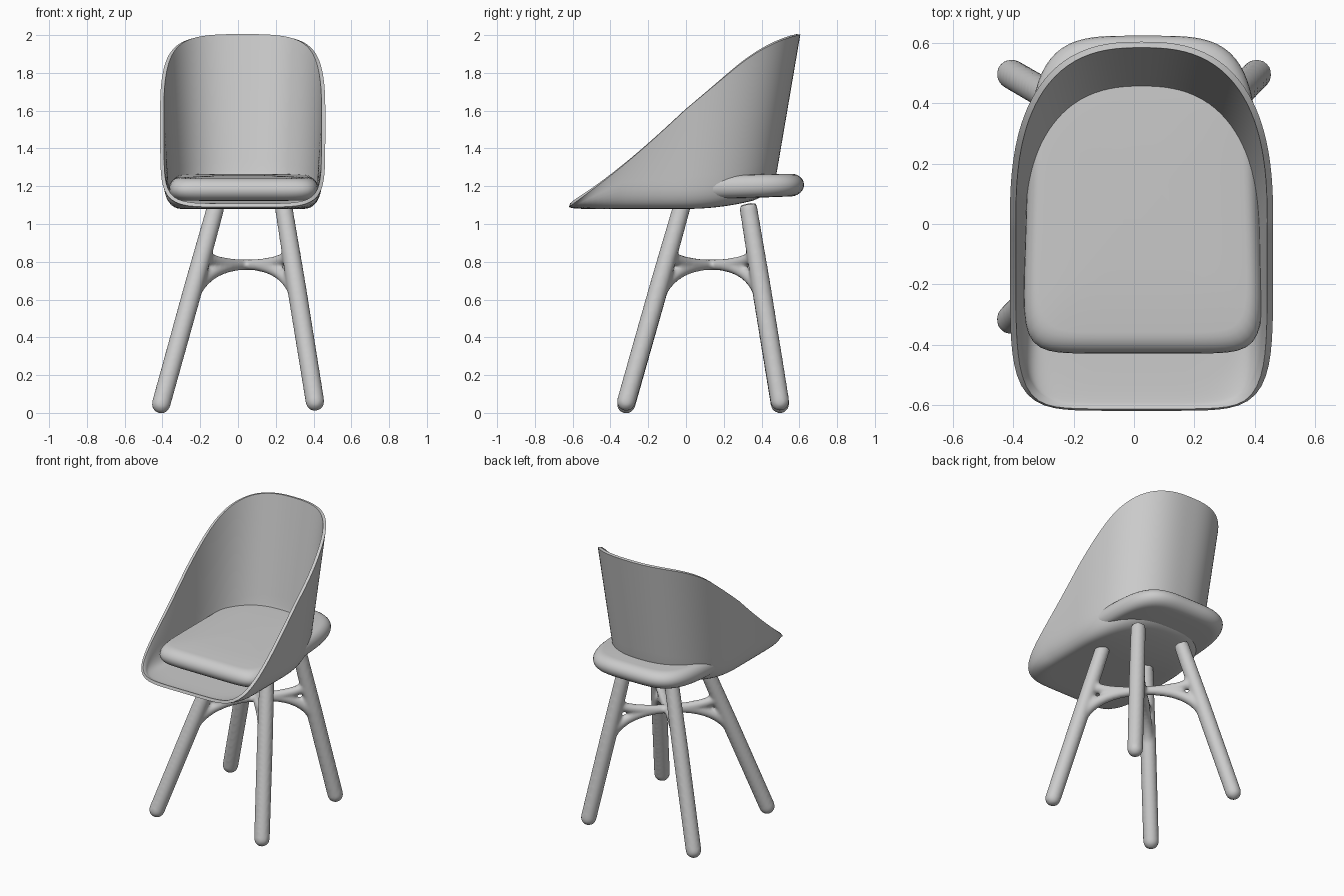
import bpy, bmesh, math
from mathutils import Vector

if "Cube" in bpy.data.objects:
    bpy.data.objects.remove(bpy.data.objects["Cube"])


def make_object(name, bm, mods=()):
    """Turn a bmesh into an object, apply modifiers, shade it smooth."""
    mesh = bpy.data.meshes.new(name)
    bm.to_mesh(mesh)
    bm.free()
    ob = bpy.data.objects.new(name, mesh)
    bpy.context.collection.objects.link(ob)
    for kind, settings in mods:
        m = ob.modifiers.new(kind.lower(), kind)
        for key, value in settings.items():
            setattr(m, key, value)
    bpy.ops.object.select_all(action='DESELECT')
    ob.select_set(True)
    bpy.context.view_layer.objects.active = ob
    for m in list(ob.modifiers):
        bpy.ops.object.modifier_apply(modifier=m.name)
    bpy.ops.object.shade_smooth_by_angle(angle=math.radians(45))
    return ob


def outline(t, a, cy, front, back, n_front, n_back):
    """Point on a rounded plan outline at polar angle t."""
    c, s = math.cos(t), math.sin(t)
    b, n = (cy - front, n_front) if s < 0 else (back - cy, n_back)
    r = (abs(c / a) ** n + abs(s / b) ** n) ** (-1 / n)
    return Vector((r * c, cy + r * s, 0))


def bridge(bm, r0, r1):
    n = len(r0)
    for j in range(n):
        k = (j + 1) % n
        bm.faces.new((r0[j], r1[j], r1[k], r0[k]))


# Shell: floor, filleted corner and flared wall up to a sloping rim
CX = 0.025


def rim_z(y):
    z = 1.09 + 0.835 * (y + 0.62) - 0.88 * max(0, y - 0.25) ** 2
    return z - (0.02 * math.sin(math.pi * (y + 0.62) / 0.62) if y < 0 else 0)


def floor_z(y):
    return 1.08 + 0.07 * (max(0, y) / 0.45) ** 2


def shell_column(t):
    rim = outline(t, 0.437, 0.0, -0.62, 0.605, 6, 2.6)
    rim.z = rim_z(rim.y)
    base = outline(t, 0.405, -0.1, -0.59, 0.46, 6, 2.4)
    base.z = floor_z(base.y)
    mid = Vector((0, -0.1, 0))

    def on_floor(f):
        p = mid.lerp(base, f)
        p.z = floor_z(p.y)
        return p

    pts = [on_floor(f) for f in (0.2, 0.4, 0.6, 0.7)]
    p0 = on_floor(0.8)
    p2 = base.lerp(rim, min(0.5, 0.13 / max(rim.z - base.z, 0.01)))
    for i in range(9):
        q = i / 8
        pts.append(p0.lerp(base, q).lerp(base.lerp(p2, q), q))
    pts += [p2.lerp(rim, i / 12) for i in range(1, 13)]
    return pts


bm = bmesh.new()
N = 128
cols = [[bm.verts.new(p + Vector((CX, 0, 0))) for p in shell_column(2 * math.pi * j / N)]
        for j in range(N)]
rings = list(zip(*cols))
for r0, r1 in zip(rings, rings[1:]):
    bridge(bm, r0, r1)
bm.faces.new(rings[0])
make_object("seat_shell", bm, [('SOLIDIFY', dict(thickness=0.02, offset=1))])

# Cushion: thick pad with a fully rounded edge, passing out behind the shell
bm = bmesh.new()
rings = []
R = 0.06
profile = [(0.35, -0.064), (0.2, -0.062)]
profile += [(R * (1 - math.cos(a)), R * math.sin(a))
            for a in (math.pi * (i / 12 - 0.5) for i in range(13))]
profile += [(0.2, 0.064), (0.35, 0.067)]
for inset, h in profile:
    ring = []
    for j in range(N):
        p = outline(2 * math.pi * j / N, 0.402, 0.1, -0.43, 0.625, 8, 4)
        p.x *= 1 - 0.08 * (p.y + 0.4)
        k = 1 - inset / 0.45
        p = Vector((0.03 + p.x * k, 0.1 + (p.y - 0.1) * k, 0))
        p.z = 1.192 + 0.025 * p.y + h
        ring.append(bm.verts.new(p))
    rings.append(ring)
for r0, r1 in zip(rings, rings[1:]):
    bridge(bm, r0, r1)
bm.faces.new(rings[0])
bm.faces.new(rings[-1])
bmesh.ops.recalc_face_normals(bm, faces=bm.faces)
make_object("seat_cushion", bm)


# Leg frame: four splayed legs joined by arms meeting in the centre
def tube(bm, path, radii, sides=20):
    rings = []
    for i, p in enumerate(path):
        d = (path[min(i + 1, len(path) - 1)] - path[max(i - 1, 0)]).normalized()
        u = d.cross(Vector((0.3, -0.9, 0.1))).normalized()
        v = d.cross(u)
        rings.append([bm.verts.new(p + radii[i] * (math.cos(a) * u + math.sin(a) * v))
                      for a in (2 * math.pi * j / sides for j in range(sides))])
    faces = []
    for r0, r1 in zip(rings, rings[1:]):
        bridge(bm, r0, r1)
    bm.faces.new(rings[0])
    bm.faces.new(rings[-1])


def arm(bm, a, b, c, r0, r1):
    qs = [i / 14 for i in range(15)]
    tube(bm, [a.lerp(b, q).lerp(b.lerp(c, q), q) for q in qs],
         [r0 + (r1 - r0) * q for q in qs])


bm = bmesh.new()
hub = Vector((0.045, 0.137, 0.784))
for foot_x, top_x in ((-0.42, -0.115), (0.415, 0.24)):
    for foot_y, top_y in ((-0.33, -0.02), (0.505, 0.328)):
        foot = Vector((foot_x, foot_y, 0.0 if foot_x < 0 else 0.012))
        top = Vector((top_x, top_y, 1.1))
        axis = (top - foot).normalized()
        r = 0.05
        path, radii = [], []
        for i in range(7):
            a = math.pi / 2 * (0.08 + 0.92 * i / 6)
            path.append(foot + axis * r * (1 - math.cos(a)))
            radii.append(r * math.sin(a))
        path += [foot.lerp(top, 0.6), top]
        radii += [0.051, 0.047]
        tube(bm, path, radii)

        def on_leg(z):
            return foot.lerp(top, (z - foot.z) / (top.z - foot.z))

        arm(bm, hub, on_leg(0.785), on_leg(0.55), 0.028, 0.040)
        arm(bm, hub, on_leg(0.79), on_leg(0.87), 0.028, 0.034)
bmesh.ops.recalc_face_normals(bm, faces=bm.faces)
make_object("leg_frame", bm, [
    ('REMESH', dict(mode='VOXEL', voxel_size=0.01)),
    ('SMOOTH', dict(factor=0.5, iterations=8)),
])
